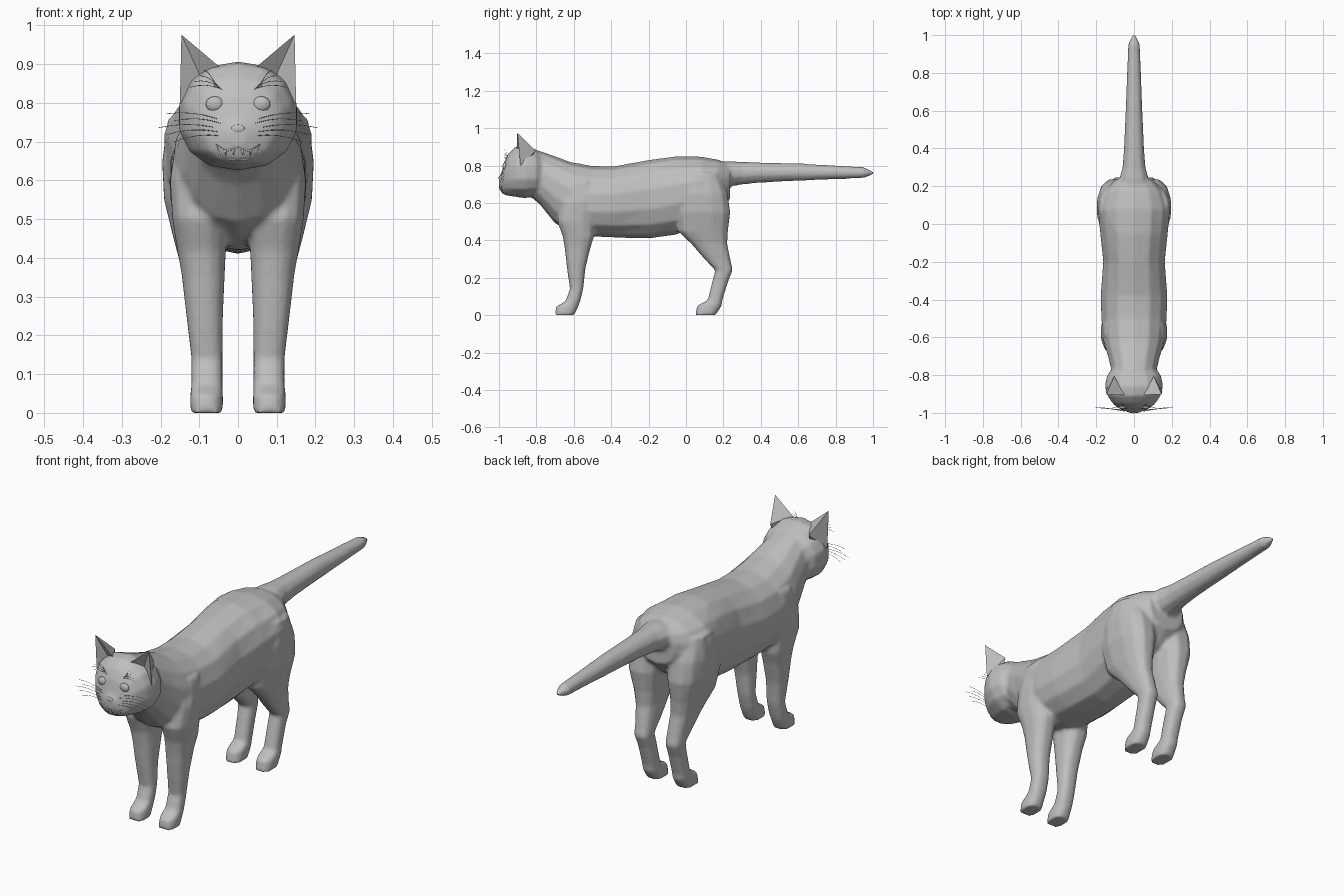
import bpy, bmesh
from math import sin, cos, pi
from mathutils import Vector, Matrix
from mathutils.bvhtree import BVHTree

old = bpy.data.objects.get("Cube")
if old:
    bpy.data.objects.remove(old)

GREY = (0.52, 0.52, 0.52, 1)
fur = bpy.data.materials.new("soft grey")
fur.use_nodes = True
fur.diffuse_color = GREY
fur.node_tree.nodes["Principled BSDF"].inputs["Base Color"].default_value = GREY


def add_object(name, data):
    ob = bpy.data.objects.new(name, data)
    bpy.context.collection.objects.link(ob)
    data.materials.append(fur)
    return ob


def finish(name, bm, smooth=True):
    bmesh.ops.recalc_face_normals(bm, faces=bm.faces[:])
    for f in bm.faces:
        f.smooth = smooth
    me = bpy.data.meshes.new(name)
    bm.to_mesh(me)
    return add_object(name, me)


def power(v, e):
    return abs(v) ** e * (1 if v >= 0 else -1)


def loft(bm, rings):
    loops = [[bm.verts.new(p) for p in ring] for ring in rings]
    n = len(loops[0])
    for a, b in zip(loops, loops[1:]):
        for i in range(n):
            j = (i + 1) % n
            bm.faces.new((a[i], a[j], b[j], b[i]))
    bm.faces.new(loops[0])
    bm.faces.new(loops[-1])


def trunk(bm, sections, e=0.9, n=14):
    """Loft along y; section = y, top, bottom, half width, height of widest point."""
    rings = []
    for y, top, bot, w, mid in sections:
        ring = []
        for i in range(n):
            a = 2 * pi * i / n + pi / 2
            s = power(sin(a), e)
            ring.append((w * power(cos(a), e), y, mid + s * (top - mid if s > 0 else mid - bot)))
        rings.append(ring)
    loft(bm, rings)


def limb(bm, sections, side, n=12):
    """Loft along z; section = z, x, y, x radius, y radius."""
    angles = [2 * pi * (i + 0.5) / n for i in range(n)]
    loft(bm, [[(side * (x + rx * power(cos(a), 0.8)), y + ry * power(sin(a), 0.8), z)
               for a in angles] for z, x, y, rx, ry in sections])


coat = bmesh.new()

# Torso and neck
trunk(coat, [
    (-0.86, 0.89, 0.66, 0.11, 0.77), (-0.78, 0.878, 0.59, 0.12, 0.74),
    (-0.70, 0.85, 0.49, 0.14, 0.68), (-0.62, 0.82, 0.45, 0.165, 0.63),
    (-0.50, 0.798, 0.42, 0.176, 0.60), (-0.38, 0.797, 0.415, 0.18, 0.60),
    (-0.20, 0.83, 0.41, 0.166, 0.62), (-0.05, 0.85, 0.43, 0.182, 0.65),
    (0.08, 0.848, 0.50, 0.195, 0.68), (0.17, 0.832, 0.55, 0.165, 0.69),
    (0.235, 0.81, 0.62, 0.10, 0.72)])

# Head and muzzle
trunk(coat, [
    (-0.76, 0.86, 0.64, 0.11, 0.75), (-0.80, 0.885, 0.635, 0.145, 0.76),
    (-0.86, 0.908, 0.625, 0.157, 0.765), (-0.91, 0.902, 0.632, 0.142, 0.76),
    (-0.95, 0.865, 0.638, 0.115, 0.75), (-0.972, 0.82, 0.643, 0.09, 0.735),
    (-0.987, 0.76, 0.655, 0.055, 0.71), (-1.0, 0.74, 0.69, 0.024, 0.715)])

# Tail
trunk(coat, [
    (0.14, 0.82, 0.70, 0.08, 0.76), (0.24, 0.824, 0.688, 0.08, 0.76),
    (0.30, 0.82, 0.698, 0.063, 0.76), (0.40, 0.817, 0.708, 0.055, 0.765),
    (0.60, 0.812, 0.718, 0.046, 0.765), (0.95, 0.792, 0.733, 0.032, 0.762),
    (1.003, 0.768, 0.752, 0.008, 0.76)], e=1, n=10)

# Front and hind legs with paws
FRONT = [
    (0.72, 0.09, -0.56, 0.07, 0.07), (0.60, 0.105, -0.575, 0.072, 0.10),
    (0.50, 0.098, -0.59, 0.073, 0.10), (0.42, 0.094, -0.575, 0.064, 0.085),
    (0.36, 0.09, -0.58, 0.057, 0.07), (0.25, 0.086, -0.587, 0.048, 0.05),
    (0.14, 0.08, -0.585, 0.041, 0.036), (0.075, 0.08, -0.605, 0.041, 0.04),
    (0.045, 0.081, -0.635, 0.043, 0.06), (0.0, 0.081, -0.65, 0.043, 0.053)]
HIND = [
    (0.76, 0.10, 0.09, 0.082, 0.09), (0.65, 0.105, 0.085, 0.093, 0.14),
    (0.55, 0.105, 0.09, 0.088, 0.15), (0.45, 0.10, 0.09, 0.068, 0.137),
    (0.38, 0.095, 0.125, 0.054, 0.097), (0.30, 0.088, 0.168, 0.046, 0.07),
    (0.24, 0.085, 0.203, 0.041, 0.047), (0.18, 0.082, 0.183, 0.039, 0.043),
    (0.08, 0.081, 0.155, 0.039, 0.04), (0.05, 0.081, 0.125, 0.043, 0.067),
    (0.0, 0.081, 0.104, 0.043, 0.055)]
for side in (-1, 1):
    limb(coat, FRONT, side)
    limb(coat, HIND, side)

bmesh.ops.recalc_face_normals(coat, faces=coat.faces[:])
surface = BVHTree.FromBMesh(coat)


def on_face(x, z, lift=0.0):
    """Point on the front of the head at x, z."""
    hit = surface.ray_cast(Vector((x, -2, z)), Vector((0, 1, 0)))[0]
    y = hit.y if hit and hit.y < -0.94 else -0.955
    return Vector((x, y - lift, z))


# Weld the body parts into one continuous skin
body = finish("body", coat)
weld = body.modifiers.new("weld skin", "REMESH")
weld.mode = "VOXEL"
weld.voxel_size = 0.009
weld.use_smooth_shade = True
relax = body.modifiers.new("relax", "SMOOTH")
relax.factor = 0.5
relax.iterations = 5


def ball(name, centre, size):
    bm = bmesh.new()
    bmesh.ops.create_uvsphere(bm, u_segments=14, v_segments=8, radius=1,
                              matrix=Matrix.Translation(centre) @ Matrix.Diagonal((*size, 1)))
    return finish(name, bm)


def strands(name, paths, radius, closed=False):
    cu = bpy.data.curves.new(name, "CURVE")
    cu.dimensions = "3D"
    cu.bevel_depth = radius
    cu.bevel_resolution = 0
    for path in paths:
        sp = cu.splines.new("POLY")
        sp.points.add(len(path) - 1)
        for p, co in zip(sp.points, path):
            p.co = (*co, 1)
        sp.use_cyclic_u = closed
    return add_object(name, cu)


def whisker(side, root, tip, sag):
    a = on_face(side * root[0], root[1], 0.002)
    b = Vector((side * tip[0], -0.972, tip[1]))
    return [a.lerp(b, t) + Vector((0, 0, sag * 4 * t * (1 - t))) for t in (0, 0.25, 0.5, 0.75, 1)]


for side, label in ((1, "left"), (-1, "right")):
    # Ear: pointed shell with a hollow front
    bm = bmesh.new()
    tip, inner, hollow, outer, back, root = [bm.verts.new((side * x, y, z)) for x, y, z in (
        (0.146, -0.902, 0.976), (0.05, -0.905, 0.895), (0.10, -0.872, 0.875),
        (0.15, -0.885, 0.80), (0.105, -0.805, 0.88), (0.09, -0.85, 0.80))]
    for f in ((tip, inner, hollow), (tip, hollow, outer), (tip, outer, back), (tip, back, inner),
              (root, hollow, inner), (root, outer, hollow), (root, back, outer), (root, inner, back)):
        bm.faces.new(f)
    finish(label + "_ear", bm, smooth=False)

    # Eye
    ball(label + "_eye", on_face(side * 0.06, 0.797, -0.004), (0.024, 0.012, 0.02))

    # Whiskers and brow hairs
    hairs = [whisker(side, (0.045 + 0.008 * (i % 3), 0.715 + 0.011 * i),
                     (0.165 + 0.02 * (i % 3), 0.70 + 0.018 * i), 0.008) for i in range(5)]
    hairs += [whisker(side, (0.04 + 0.006 * i, 0.835 + 0.004 * i),
                      (0.125 - 0.012 * i, 0.84 + 0.015 * i), 0.008) for i in range(4)]
    strands(label + "_whiskers", hairs, 0.0008)

# Nose
ball("nose", on_face(0, 0.733, -0.003), (0.018, 0.005, 0.011))

# Smiling lips
upper = [(-0.055, 0.692), (-0.03, 0.676), (0, 0.684), (0.03, 0.676), (0.055, 0.692)]
lower = [(0.042, 0.665), (0.02, 0.654), (-0.02, 0.654), (-0.042, 0.665)]
strands("lips", [[on_face(x, z) for x, z in upper + lower]], 0.003, closed=True)

# Teeth
bm = bmesh.new()
for x in (-0.032, -0.012, 0.012, 0.032):
    spot = on_face(x, 0.673, 0.001)
    bmesh.ops.create_cone(bm, cap_ends=True, segments=6, radius1=0.001, radius2=0.005,
                          depth=0.014, matrix=Matrix.Translation(spot))
finish("teeth", bm)
